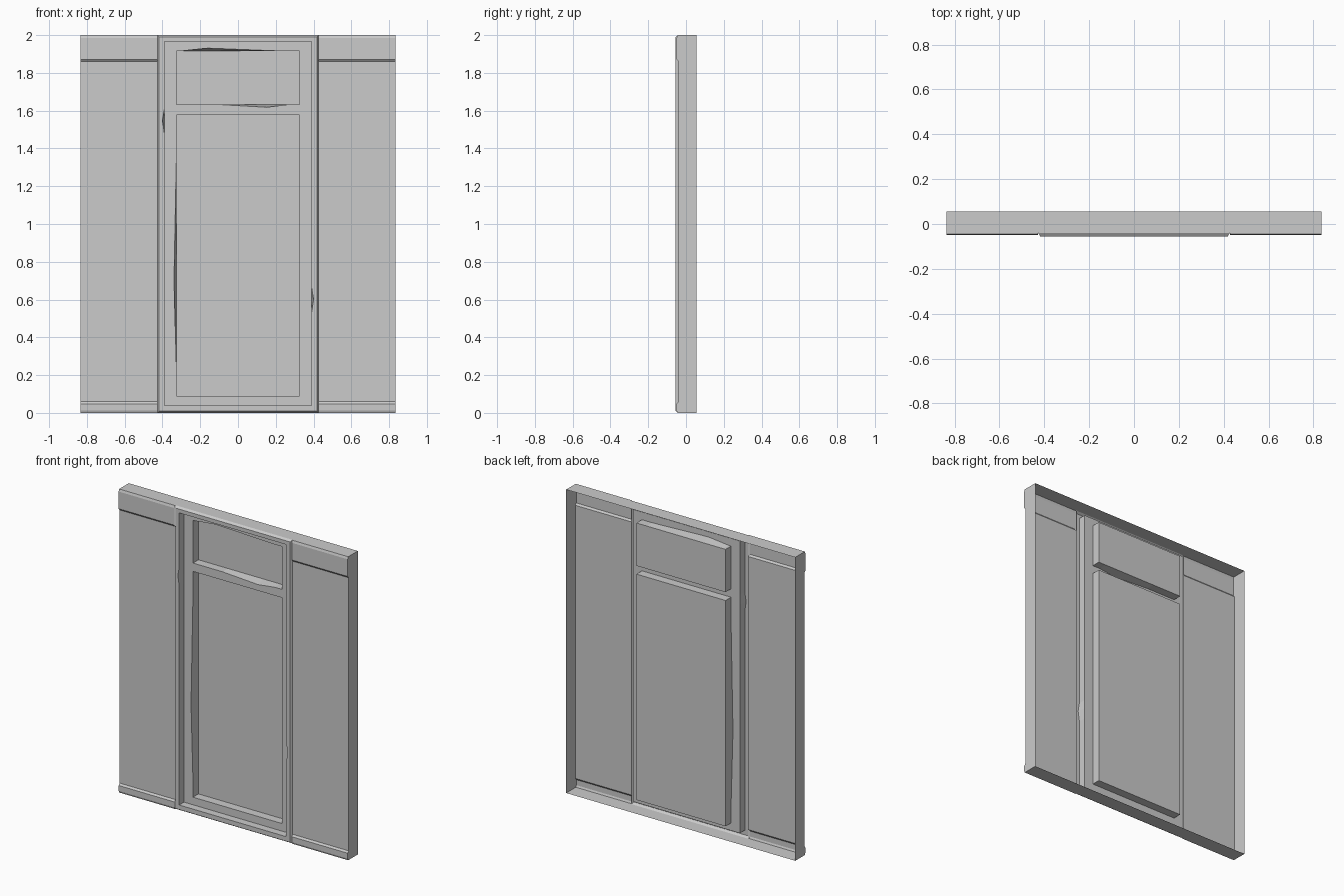
import bpy, bmesh

if "Cube" in bpy.data.objects:
    bpy.data.objects.remove(bpy.data.objects["Cube"])

BACK, PANEL, FRONT = 0.055, -0.04, -0.055
DOOR = -0.005


def finish(bm, name):
    """Weld, orient the open shell towards the front and link it."""
    bmesh.ops.remove_doubles(bm, verts=bm.verts, dist=1e-5)
    bmesh.ops.recalc_face_normals(bm, faces=bm.faces)
    bm.normal_update()
    if sum(f.normal.y * f.calc_area() for f in bm.faces) > 0:
        bmesh.ops.reverse_faces(bm, faces=bm.faces)
    me = bpy.data.meshes.new(name)
    bm.to_mesh(me)
    bm.free()
    ob = bpy.data.objects.new(name, me)
    bpy.context.collection.objects.link(ob)
    return ob


def outline(x, z0, z1, chips=()):
    """Rectangle outline (x, z) with chips: (side, start, peak, end, depth).
    Returns a chipped and a straight loop with matching points."""
    corners = [(-x, z0), (x, z0), (x, z1), (-x, z1)]
    outward = [(0, -1), (1, 0), (0, 1), (-1, 0)]
    chipped, straight = [], []
    for i, c in enumerate(corners):
        chipped.append(c)
        straight.append(c)
        for side, a, p, b, d in chips:
            if side != i:
                continue
            for t, off in ((a, 0), (p, d), (b, 0)):
                q = (t, c[1]) if i % 2 == 0 else (c[0], t)
                straight.append(q)
                chipped.append((q[0] + outward[i][0] * off, q[1] + outward[i][1] * off))
    return chipped, straight


def ring(bm, pts, y):
    return [bm.verts.new((x, y, z)) for x, z in pts]


def bridge(bm, a, b):
    n = len(a)
    for i in range(n):
        bm.faces.new((a[i], a[(i + 1) % n], b[(i + 1) % n], b[i]))


def edge(bm, a, b):
    return bm.edges.get((a, b)) or bm.edges.new((a, b))


def fill(bm, loops):
    """Flat face bounded by the first loop, with the others as holes."""
    edges = [edge(bm, l[i], l[(i + 1) % len(l)]) for l in loops for i in range(len(l))]
    bmesh.ops.triangle_fill(bm, use_beauty=True, edges=edges, normal=(0, -1, 0))


# Side wall panels: skirting and top rail profile (y, z), open at the back
profile = [(BACK, 0), (-0.045, 0), (-0.05, 0.012), (-0.05, 0.048), (PANEL, 0.06),
           (PANEL, 1.86), (-0.05, 1.872), (-0.05, 1.985), (-0.045, 2), (BACK, 2)]
for s, name in ((-1, "left_wall_panel"), (1, "right_wall_panel")):
    bm = bmesh.new()
    inner = [bm.verts.new((s * 0.427, y, z)) for y, z in profile]
    outer = [bm.verts.new((s * 0.835, y, z)) for y, z in profile]
    for i in range(len(profile) - 1):
        bm.faces.new((inner[i], inner[i + 1], outer[i + 1], outer[i]))
    bm.faces.new(outer)
    finish(bm, name)

# Door frame with bevelled border and chipped inner edge
bm = bmesh.new()
base = ring(bm, outline(0.427, 0, 2)[0], PANEL)
face = ring(bm, outline(0.418, 0.01, 1.99)[0], FRONT)
bridge(bm, base, face)
chip, flat = outline(0.39, 0.04, 1.965,
                     [(1, 0.53, 0.60, 0.66, 0.01), (3, 1.61, 1.55, 1.48, 0.01)])
lip = ring(bm, chip, FRONT)
fill(bm, [face, lip])
recess = ring(bm, flat, DOOR)
bridge(bm, lip, recess)
# Head and sill returning to the back
for i, j in ((0, 1), (2, 3)):
    a, b = base[i], base[j]
    c = bm.verts.new((b.co.x, BACK, b.co.z))
    d = bm.verts.new((a.co.x, BACK, a.co.z))
    bm.faces.new((a, b, c, d))
# Door leaf with two sunken panels
holes = []
for z0, z1, chips in (
        (0.09, 1.578, [(3, 1.42, 0.70, 0.20, 0.014)]),
        (1.633, 1.915, [(0, -0.11, 0.15, 0.27, 0.015), (2, 0.25, -0.16, -0.31, 0.016)])):
    chip, flat = outline(0.325, z0, z1, chips)
    top = ring(bm, chip, DOOR)
    floor = ring(bm, flat, 0.052)
    bridge(bm, top, floor)
    bm.faces.new(floor)
    holes.append(top)
fill(bm, [recess] + holes)
finish(bm, "door")
